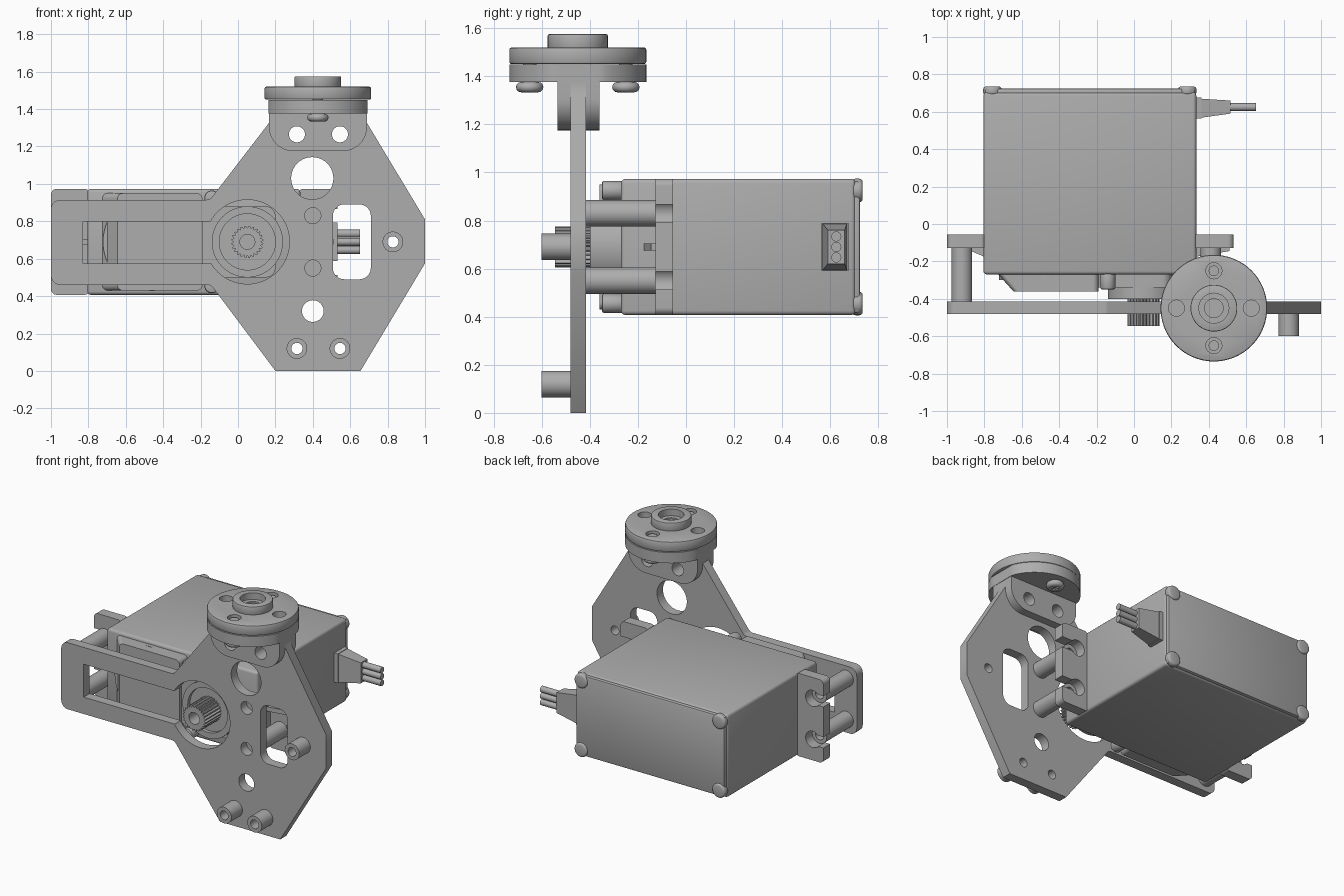
import bpy, bmesh
from math import sin, cos, tan, pi
from mathutils import Vector

cube = bpy.data.objects.get("Cube")
if cube:
    bpy.data.objects.remove(cube, do_unlink=True)

grey = bpy.data.materials.new("plain grey")
grey.use_nodes = True
colour = (0.42, 0.42, 0.42, 1)
grey.diffuse_color = colour
grey.node_tree.nodes["Principled BSDF"].inputs["Base Color"].default_value = colour


def prism(name, pts, lo, hi, axis="y", end=None):
    """Extrude an outline along an axis; end gives an optional far outline."""
    place = {"x": lambda u, v, d: (d, u, v),
             "y": lambda u, v, d: (u, d, v),
             "z": lambda u, v, d: (u, v, d)}[axis]
    bm = bmesh.new()
    a = [bm.verts.new(place(p[0], p[1], lo)) for p in pts]
    b = [bm.verts.new(place(p[0], p[1], hi)) for p in (end or pts)]
    bm.faces.new(a)
    bm.faces.new(b[::-1])
    for i in range(len(a)):
        j = (i + 1) % len(a)
        bm.faces.new((a[i], b[i], b[j], a[j]))
    bmesh.ops.recalc_face_normals(bm, faces=bm.faces)
    mesh = bpy.data.meshes.new(name)
    bm.to_mesh(mesh)
    bm.free()
    mesh.materials.append(grey)
    obj = bpy.data.objects.new(name, mesh)
    bpy.context.collection.objects.link(obj)
    return obj


def circle(u, v, r, n=40):
    return [(u + r * cos(2 * pi * i / n), v + r * sin(2 * pi * i / n)) for i in range(n)]


def rect(u0, u1, v0, v1, r=0):
    return rounded([(u0, v0, r), (u1, v0, r), (u1, v1, r), (u0, v1, r)])


def rounded(pts, n=7):
    """Outline whose points may carry a corner radius as third value."""
    out = []
    for i, p in enumerate(pts):
        r = p[2] if len(p) > 2 else 0
        c = Vector(p[:2])
        if not r:
            out.append(c)
            continue
        a = (Vector(pts[i - 1][:2]) - c).normalized()
        b = (Vector(pts[(i + 1) % len(pts)][:2]) - c).normalized()
        half = a.angle(b) / 2
        mid = c + (a + b).normalized() * r / sin(half)
        s, e = c + a * r / tan(half) - mid, c + b * r / tan(half) - mid
        out += [mid + s.lerp(e, k / n).normalized() * r for k in range(n + 1)]
    return out


def apply(obj, mod):
    bpy.context.view_layer.objects.active = obj
    bpy.ops.object.modifier_apply(modifier=mod.name)


def cut(obj, outlines, lo, hi, axis="y"):
    for pts in outlines:
        tool = prism("cutter", pts, lo, hi, axis)
        mod = obj.modifiers.new("cut", "BOOLEAN")
        mod.operation, mod.solver, mod.object = "DIFFERENCE", "EXACT", tool
        apply(obj, mod)
        bpy.data.objects.remove(tool, do_unlink=True)
    return obj


def soften(obj, width, segments=3):
    mod = obj.modifiers.new("soften", "BEVEL")
    mod.width, mod.segments, mod.limit_method, mod.angle_limit = width, segments, "ANGLE", 0.8
    apply(obj, mod)
    return obj


MID = 0.69            # height of the output shaft
SHAFT_X = 0.05
ROWS = (MID - 0.14, MID + 0.14)
HUB_X, HUB_Y = 0.427, -0.45

# Front mounting plate with its long slotted arm
plate = prism("mounting_plate", rounded([
    (0.2, 0), (0.655, 0), (1, 0.575), (1, 0.81), (0.69, 1.325), (0.69, 1.375),
    (0.165, 1.375), (0.165, 1.325), (-0.15, 0.915, 0.04), (-1, 0.915, 0.05),
    (-1, 0.46, 0.05), (-0.145, 0.46, 0.04)]), -0.48, -0.415)
cut(plate, [circle(SHAFT_X, MID, 0.225, 64), rect(-0.83, -0.1, 0.575, 0.8),
            rect(0.507, 0.71, 0.49, 0.89, 0.06), circle(0.397, 1.03, 0.113),
            circle(0.4, 0.32, 0.058)], -0.6, -0.3)
cut(plate, [circle(0.4, z, 0.043) for z in ROWS], -0.6, -0.3)

# Short spacers on the front of the plate, bored through
SPACERS = ((0.315, 0.12), (0.545, 0.12), (0.828, MID))
cut(plate, [circle(x, z, 0.03) for x, z in SPACERS], -0.6, -0.3)
for x, z in SPACERS:
    cut(prism("front_spacer", circle(x, z, 0.055), -0.6, -0.48), [circle(x, z, 0.03)], -0.7, -0.4)

# Angle brackets clamping the top of the plate
BOLTS = [circle(x, 1.265, 0.043) for x in (0.315, 0.545)]
cut(plate, BOLTS, -0.6, -0.3)
for lo, hi in ((-0.535, -0.48), (-0.415, -0.36)):
    bracket = prism("angle_bracket", rounded([
        (0.165, 1.175, 0.13), (0.69, 1.175, 0.13), (0.69, 1.38), (0.165, 1.38)]), lo, hi)
    cut(bracket, BOLTS, -0.6, -0.3)

# Horn seat with flat sides, then the round horn and its collar
seat = [(min(max(u, HUB_X - 0.265), HUB_X + 0.265), v) for u, v in circle(HUB_X, HUB_Y, 0.285, 72)]
prism("horn_seat", seat, 1.375, 1.448, "z")
horn = soften(prism("horn_disc", circle(HUB_X, HUB_Y, 0.285, 72), 1.45, 1.52, "z"), 0.01, 2)
cut(horn, [circle(HUB_X + 0.2 * dx, HUB_Y + 0.2 * dy, 0.043, 24)
           for dx, dy in ((1, 0), (-1, 0), (0, 1), (0, -1))], 1.44, 1.6, "z")
collar = soften(prism("horn_collar", circle(HUB_X, HUB_Y, 0.125, 48), 1.51, 1.575, "z"), 0.006, 2)
cut(collar, [circle(HUB_X, HUB_Y, 0.08)], 1.53, 1.6, "z")
cut(collar, [circle(HUB_X, HUB_Y, 0.05)], 1.515, 1.6, "z")
for side in (-0.2, 0.2):
    y = HUB_Y + side
    head = soften(prism("horn_screw_head", circle(HUB_X, y, 0.057, 32), 1.333, 1.376, "z"), 0.022)
    cut(head, [rect(HUB_X - 0.03, HUB_X + 0.03, y - 0.006, y + 0.006),
               rect(HUB_X - 0.006, HUB_X + 0.006, y - 0.03, y + 0.03)], 1.32, 1.345, "z")
    prism("horn_screw_tip", circle(HUB_X, y, 0.028, 24), 1.44, 1.508, "z")

# Motor housing, back lid and corner screws
soften(prism("motor_body", rect(-0.805, 0.333, 0.407, 0.973), -0.27, 0.705), 0.018)
soften(prism("back_lid", rect(-0.797, 0.325, 0.415, 0.965), 0.69, 0.724), 0.012, 2)
for x in (-0.757, 0.285):
    for z in (0.455, 0.925):
        soften(prism("corner_screw", circle(x, z, 0.049, 28), 0.69, 0.735), 0.014)

# Mounting tabs with open slots, ribs and long standoffs
for x0, x1, hole, out in ((-1, -0.79, -0.92, -1.1), (0.32, 0.533, 0.41, 0.6)):
    tab = prism("mounting_tab", rect(x0, x1, 0.407, 0.973, 0.03), -0.127, -0.055)
    for z in ROWS:
        cut(tab, [circle(hole, z, 0.055), rect(min(hole, out), max(hole, out), z - 0.037, z + 0.037)],
            -0.2, 0)
        standoff = prism("long_standoff", circle(hole, z, 0.055), -0.416, -0.127)
        cut(standoff, [circle(hole, z, 0.03)], -0.405, -0.1)
    inner = -0.8 if out < 0 else 0.33
    tip = -0.87 if out < 0 else 0.51
    prism("tab_rib", [(inner, -0.12), (tip, -0.12), (tip, -0.145), (inner, -0.175)],
          MID - 0.015, MID + 0.015, "z")

# Gear cover on the front of the motor, with bevelled left end
prism("gear_cover", rect(-0.19, -0.73, 0.43, 0.95, 0.03), -0.265, -0.36, "y",
      rect(-0.19, -0.645, 0.43, 0.95, 0.03))
prism("cover_bulge", circle(-0.46, MID, 0.262, 64), -0.26, -0.3)
prism("cover_shoulder", rect(-0.195, 0.2, 0.5, 0.88, 0.05), -0.26, -0.34)
for z in (0.455, 0.925):
    soften(prism("cover_screw", circle(-0.14, z, 0.04, 28), -0.26, -0.35), 0.01, 2)

# Output boss with recess, and toothed shaft
boss = prism("shaft_boss", circle(SHAFT_X, MID, 0.19, 64), -0.26, -0.4)
cut(boss, [circle(SHAFT_X, MID, 0.15, 64)], -0.5, -0.375)
TEETH = 24
teeth = [(SHAFT_X + r * cos(pi * (i + k) / TEETH), MID + r * sin(pi * (i + k) / TEETH))
         for i in range(0, 2 * TEETH, 2) for r, k in ((0.073, 0), (0.086, 0.7), (0.086, 1.3))]
shaft = prism("toothed_shaft", teeth, -0.36, -0.545)
cut(shaft, [circle(SHAFT_X, MID, 0.04)], -0.6, -0.45)

# Cable strain relief and three wires
prism("cable_collar", rect(0.563, 0.675, 0.59, 0.79), 0.32, 0.36, "x")
prism("strain_relief", rect(0.567, 0.67, 0.592, 0.788), 0.35, 0.515, "x",
      rect(0.59, 0.66, 0.62, 0.76))
for k in (-1, 0, 1):
    prism("wire", circle(0.625, MID + k * 0.044, 0.021, 20), 0.5, 0.652, "x")

# Smooth round surfaces, keep edges crisp
for obj in bpy.context.collection.objects:
    if obj.type == "MESH" and obj.data.materials and obj.data.materials[0] == grey:
        obj.select_set(True)
        bpy.context.view_layer.objects.active = obj
bpy.ops.object.shade_smooth_by_angle(angle=0.6)
